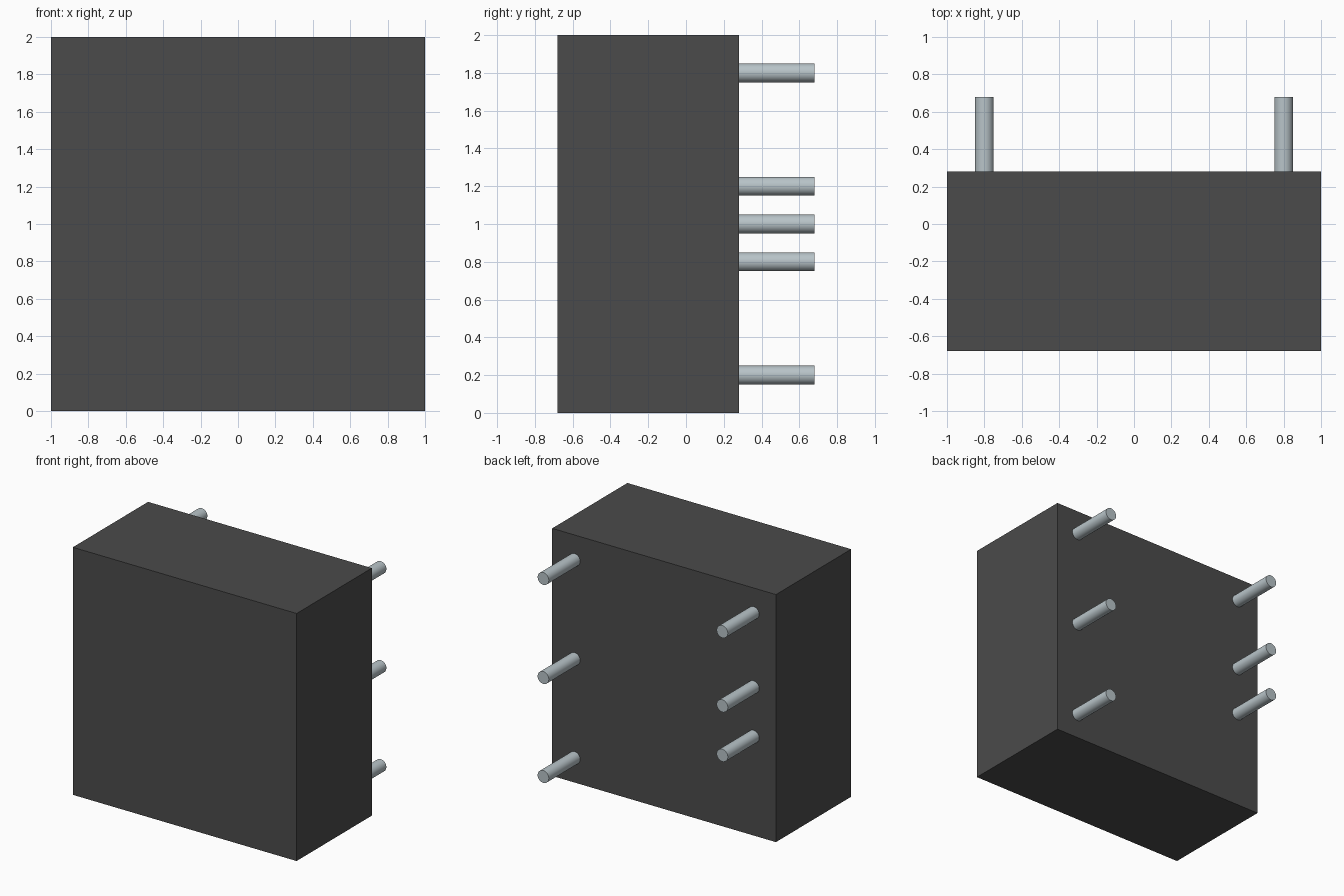
import bpy
import math

cube = bpy.data.objects.get("Cube")
if cube:
    bpy.data.objects.remove(cube, do_unlink=True)


def make_material(name, rgb):
    mat = bpy.data.materials.new(name)
    mat.use_nodes = True
    color = (*rgb, 1.0)
    mat.diffuse_color = color
    mat.node_tree.nodes["Principled BSDF"].inputs["Base Color"].default_value = color
    return mat


charcoal = make_material("charcoal plastic", (0.07, 0.07, 0.07))
steel = make_material("pale steel", (0.48, 0.55, 0.58))

FRONT, BACK, TIP = -0.68, 0.28, 0.68
PIN_RADIUS = 0.05

# Housing block
bpy.ops.mesh.primitive_cube_add(size=1, location=(0, (FRONT + BACK) / 2, 1))
body = bpy.context.object
body.name = "housing"
body.scale = (2, BACK - FRONT, 2)
bpy.ops.object.transform_apply(location=False, rotation=False, scale=True)
body.data.materials.append(charcoal)


# Round pins standing out of the back
def add_pin(name, x, z):
    bpy.ops.mesh.primitive_cylinder_add(
        vertices=32, radius=PIN_RADIUS, depth=TIP - BACK,
        location=(x, (BACK + TIP) / 2, z), rotation=(math.pi / 2, 0, 0))
    pin = bpy.context.object
    pin.name = name
    pin.data.materials.append(steel)
    bpy.ops.object.shade_smooth_by_angle(angle=math.radians(30))


columns = {"left": (0.8, (0.2, 1.0, 1.8)), "right": (-0.8, (0.8, 1.2, 1.8))}
for side, (x, heights) in columns.items():
    for level, z in zip(("lower", "middle", "upper"), heights):
        add_pin(f"{side}_{level}_pin", x, z)
